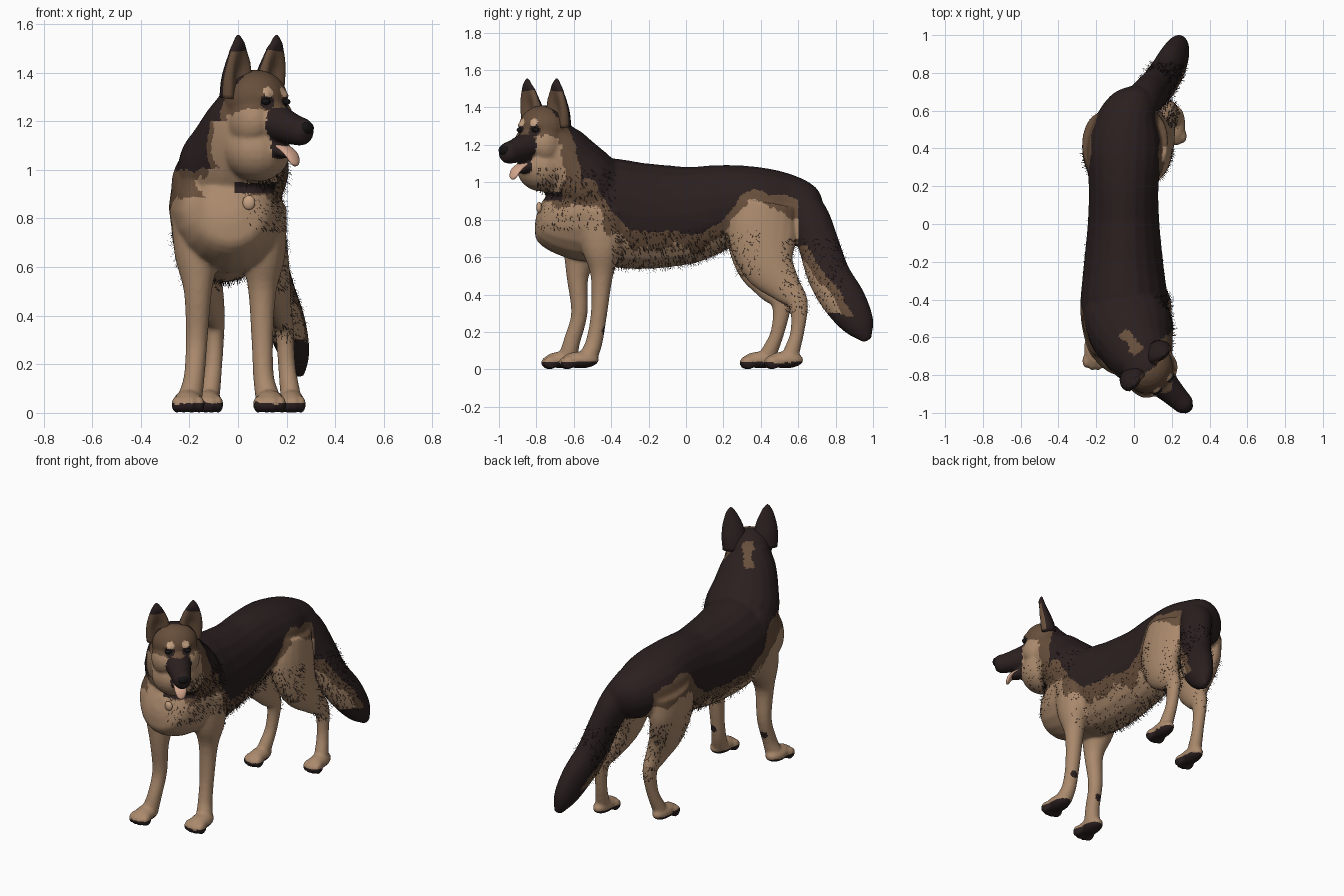
import bpy, bmesh, math, random
from mathutils import Vector, noise

random.seed(4)
cube = bpy.data.objects.get("Cube")
if cube:
    bpy.data.objects.remove(cube)


def material(name, *rgb):
    m = bpy.data.materials.new(name)
    m.use_nodes = True
    m.diffuse_color = (*rgb, 1)
    m.node_tree.nodes["Principled BSDF"].inputs["Base Color"].default_value = (*rgb, 1)
    return m


tan = material("tan fur", .40, .25, .15)
dark = material("dark saddle fur", .024, .014, .014)
brown = material("brown fur", .135, .077, .044)
cream = material("cream fur", .58, .37, .23)
pink = material("tongue pink", .66, .38, .27)
black = material("black", .008, .007, .007)
TAN, DARK, BROWN, CREAM = range(4)
FUR = (tan, dark, brown, cream)

# Head frame: turned halfway towards the model's left
X = Vector((1, 0, 0))
HEAD = Vector((.08, -.77, 0))
FACE = Vector((1, -1, 0)).normalized()
SIDE = Vector((1, 1, 0)).normalized()


def head(a, b, z):
    return HEAD + FACE * a + SIDE * b + Vector((0, 0, z))


def finish(name, bm, mats):
    bmesh.ops.recalc_face_normals(bm, faces=bm.faces)
    mesh = bpy.data.meshes.new(name)
    bm.to_mesh(mesh)
    bm.free()
    for m in mats:
        mesh.materials.append(m)
    mesh.shade_smooth()
    ob = bpy.data.objects.new(name, mesh)
    bpy.context.collection.objects.link(ob)
    return ob


def tube(bm, rows, lateral=X, steps=4, sides=20):
    """Smooth closed loft through rows of x, y, z, lateral radius, other radius."""
    rows = [Vector(r) for r in rows]
    p = [rows[0] * 2 - rows[1]] + rows + [rows[-1] * 2 - rows[-2]]
    path = []
    for i in range(1, len(p) - 2):
        a, b, c, d = p[i - 1:i + 3]
        for s in range(steps):
            t = s / steps
            path.append((b * 2 + (c - a) * t + (a * 2 - b * 5 + c * 4 - d) * t ** 2
                         + (b * 3 - a - c * 3 + d) * t ** 3) / 2)
    path.append(rows[-1])
    rings = []
    for i, r in enumerate(path):
        t = (path[min(i + 1, len(path) - 1)] - path[max(i - 1, 0)]).to_3d().normalized()
        u = (lateral - t * lateral.dot(t)).normalized()
        v = t.cross(u)
        angles = [math.tau * k / sides for k in range(sides)]
        rings.append([bm.verts.new(r.to_3d() + u * r[3] * math.cos(g) + v * r[4] * math.sin(g))
                      for g in angles])
    for lo, hi in zip(rings, rings[1:]):
        for k in range(sides):
            n = (k + 1) % sides
            bm.faces.new((lo[k], lo[n], hi[n], hi[k]))
    bm.faces.new(rings[0][::-1])
    bm.faces.new(rings[-1])


def ball(bm, centre, size, axis=X):
    turn = axis.to_track_quat('X', 'Z')
    for v in bmesh.ops.create_uvsphere(bm, u_segments=20, v_segments=12, radius=1)["verts"]:
        v.co = Vector(centre) + turn @ (v.co * Vector(size))


def paw(bm, x, y, w, length):
    ball(bm, (x, y + .01, .05), (w, length, .045))
    for k in (-1.5, -.5, .5, 1.5):
        ball(bm, (x + k * w * .52, y - length * .72 + abs(k) * .012, .035), (w * .36, .04, .036))


body = bmesh.new()

# Trunk from breast to rump
tube(body, [(-.03, -.785, .86, .04, .04), (-.03, -.76, .85, .12, .13), (-.03, -.7, .83, .185, .2),
            (-.04, -.6, .83, .22, .25), (-.05, -.45, .845, .235, .285), (-.055, -.25, .82, .215, .285),
            (-.055, 0, .825, .19, .262), (-.055, .2, .87, .185, .225), (-.05, .4, .88, .2, .2),
            (-.03, .55, .87, .165, .17), (.02, .66, .84, .11, .13), (.04, .72, .82, .04, .05)])
ball(body, (-.16, -.5, .93), (.115, .16, .16))
# Neck and ruff
tube(body, [(-.05, -.42, .88, .2, .2), (-.02, -.55, 1, .23, .2), (.01, -.64, 1.1, .2, .185),
            (.04, -.71, 1.21, .165, .155), (.06, -.74, 1.31, .12, .1)])
ball(body, head(.0, 0, 1.08), (.135, .14, .13), FACE)
# Skull, cheeks and muzzle
ball(body, head(-.01, 0, 1.29), (.13, .138, .122), FACE)
for s in (-1, 1):
    ball(body, head(.02, s * .07, 1.2), (.1, .075, .1), FACE)
    ball(body, head(.085, s * .05, 1.305), (.035, .035, .022), FACE)
tube(body, [(*head(.05, 0, 1.215), .095, .085), (*head(.14, 0, 1.185), .073, .073),
            (*head(.22, 0, 1.163), .06, .062), (*head(.27, 0, 1.155), .052, .056),
            (*head(.298, 0, 1.15), .03, .035)], SIDE)
tube(body, [(*head(.03, 0, 1.13), .07, .05), (*head(.11, 0, 1.09), .052, .032),
            (*head(.18, 0, 1.065), .036, .02), (*head(.205, 0, 1.06), .018, .012)], SIDE)

# Front legs: z and radii run from shoulder to wrist
FRONT = [(.85, .1, .15), (.65, .09, .11), (.5, .058, .06), (.3, .045, .044), (.15, .043, .045), (.07, .05, .05)]
for xs, ys, px, py in (
        ((.1, .105, .1, .1, .105, .12), (-.45, -.45, -.45, -.465, -.49, -.52), .13, -.575),
        ((-.18, -.17, -.165, -.17, -.18, -.195), (-.5, -.55, -.58, -.57, -.61, -.63), -.205, -.67)):
    tube(body, [(x, y, *r) for x, y, r in zip(xs, ys, FRONT)])
    paw(body, px, py, .06, .1)

# Hind legs: thigh, hock and pastern
HIND = [(.88, .1, .17), (.72, .095, .185), (.56, .08, .145), (.44, .055, .09),
        (.35, .04, .054), (.2, .036, .037), (.08, .042, .045)]
for xs, ys, px, py in (
        ((.08, .105, .135, .165, .19, .2, .215), (.43, .41, .44, .53, .6, .595, .56), .22, .52),
        ((-.175, -.175, -.145, -.11, -.095, -.1, -.115), (.42, .4, .41, .46, .51, .49, .44), -.12, .39)):
    tube(body, [(x, y, *r) for x, y, r in zip(xs, ys, HIND)])
    paw(body, px, py, .052, .1)

# Hanging tail
tube(body, [(0, .56, .93, .1, .1), (.05, .65, .82, .095, .11), (.1, .705, .68, .085, .11),
            (.15, .765, .5, .085, .115), (.2, .85, .36, .08, .115),
            (.235, .925, .24, .06, .085), (.255, .97, .155, .02, .025)])

# Merge everything into one skin
dog = finish("dog_body", body, ())
skin = dog.modifiers.new("skin", 'REMESH')
skin.mode, skin.voxel_size = 'VOXEL', .009
soft = dog.modifiers.new("soft", 'SMOOTH')
soft.factor, soft.iterations = .5, 8
bpy.context.view_layer.update()
merged = bpy.data.meshes.new_from_object(dog.evaluated_get(bpy.context.evaluated_depsgraph_get()))
dog.modifiers.clear()
dog.data = merged
merged.materials.clear()
for m in FUR:
    merged.materials.append(m)
for v in merged.vertices:
    v.co.z = max(v.co.z, 0)


def ramp(t, keys):
    for (a, p), (b, q) in zip(keys, keys[1:]):
        if t < b:
            return p + (q - p) * max(0, t - a) / (b - a)
    return keys[-1][1]


SADDLE = [(-.62, 1.04), (-.48, .99), (-.4, .83), (-.3, .75), (.1, .73), (.2, .8), (.3, .94), (.36, .97), (.6, .9)]
PADS = [Vector((.11, -.44, .21)), Vector((-.18, -.55, .2))]


def head_coat(a, b, z, wob):
    if a > .125 + wob * .3 and z < 1.255:
        return DARK
    spot = Vector((a, abs(b), z))
    if (spot - Vector((.108, .045, 1.32))).length < .024:
        return CREAM
    if (spot - Vector((.115, .055, 1.28))).length < .032:
        return DARK
    # Nape patch
    if abs(b - .035) < .035 + wob and 1.19 < z < 1.37 and -.24 < a < -.1:
        return BROWN
    edge = -.12 + .4 * max(b, 0) + wob
    if z > 1.2:
        edge = max(edge, -.035 + wob)
    if a < edge - .03 or (z > 1.35 and a < wob):
        return DARK
    if a < edge + (.055 if b > 0 else 0) or z > 1.24 + wob:
        return BROWN
    return TAN


def coat(p):
    """Coat colour at a point of the skin."""
    wob = noise.noise(p * 9) * .03 + noise.noise(p * 40) * .012
    x, y, z = p
    if z < .04 + wob * .4 or any((p - c).length < .024 for c in PADS):
        return DARK
    throat = y < -.66 and x > -.08 and z > .95 + wob * .5
    if throat or (y < -.55 and z > 1.0 + wob):
        return head_coat((p - HEAD).dot(FACE), (p - HEAD).dot(SIDE), z, wob)
    if y > .6 and z > .66:
        return DARK
    if y > .58 and z < .7:
        line = .64 + (.6 - z) * .7 + wob
        if (y > .7 and z < .3 + wob) or y > line + .05:
            return DARK
        if z < .45 and y < .67:
            return TAN
        return BROWN if y > line - .01 else TAN
    # Dark necklace under the throat
    if y < -.66 and x > -.01 and z > .905 + wob * .5:
        return DARK
    low = ramp(y, SADDLE) + wob
    if z > low:
        return DARK
    fringe = .085
    if y < -.4:
        fringe = .16 if x < -.14 + wob * 2 else .14 if x > .05 + wob * 2 else 0
    return BROWN if z > low - fringe + wob else TAN


for f in merged.polygons:
    f.material_index = coat(f.center)
merged.shade_smooth()

# Fine loose hairs on ruff, belly, thighs and tail
hair = bmesh.new()
for v in random.sample(list(merged.vertices), 11000):
    x, y, z = v.co
    ruff = -.8 < y < -.38 and .75 < z < 1.08 and x > .02
    belly = -.4 < y < .4 and .5 < z < .75
    rear = .5 < y < .85 and .3 < z < .7
    if (ruff or belly or rear) and v.normal.z < .5:
        flow = (v.normal * .6 + Vector((0, .4, -.8)) + noise.random_unit_vector() * .4).normalized()
        wide = flow.cross(v.normal).normalized() * .0013
        tip = v.co + flow * random.uniform(.006, .028) + v.normal * .008
        hair.faces.new([hair.verts.new(c) for c in (v.co - wide, v.co + wide, tip)])
finish("loose_hairs", hair, (dark,))

# Upright ears with a hollow brown front and dark back
for name, s in (("left_ear", 1), ("right_ear", -1)):
    bm = bmesh.new()
    tube(bm, [(*head(-.035, s * .092, 1.3), .074, .058), (*head(-.025, s * .097, 1.37), .074, .05),
              (*head(-.01, s * .103, 1.44), .062, .038), (*head(0, s * .109, 1.505), .038, .022),
              (*head(0, s * .111, 1.54), .018, .011), (*head(0, s * .111, 1.555), .004, .004)], SIDE)
    for v in bm.verts:
        r = v.co - HEAD
        off = abs(r.dot(SIDE) - s * .1)
        if r.dot(FACE) > -.02:
            v.co -= FACE * max(0, 1 - off / .055) * min(.045, max(0, 1.52 - v.co.z) * .4)
    ear = finish(name, bm, FUR)
    for f in ear.data.polygons:
        front = f.normal.dot(FACE)
        inner = front > .2 and f.center.z < 1.49
        f.material_index = BROWN if inner or f.center.z < 1.35 and front > -.1 else DARK

# Eyes, nose and tongue
for name, s in (("left_eye", 1), ("right_eye", -1)):
    bm = bmesh.new()
    ball(bm, head(.108, s * .058, 1.28), (.016, .02, .013), FACE)
    finish(name, bm, (black,))
bm = bmesh.new()
ball(bm, head(.288, 0, 1.172), (.022, .034, .026), FACE)
finish("nose", bm, (black,))
bm = bmesh.new()
tube(bm, [(*head(.09, 0, 1.11), .03, .012), (*head(.16, 0, 1.088), .036, .014),
          (*head(.2, 0, 1.06), .036, .014), (*head(.218, 0, 1.028), .024, .011),
          (*head(.221, 0, 1.015), .008, .005)], SIDE)
finish("tongue", bm, (pink,))

# Round tag hanging on the breast
bm = bmesh.new()
ball(bm, (.045, -.785, .865), (.026, .015, .03))
finish("neck_tag", bm, (cream,))
